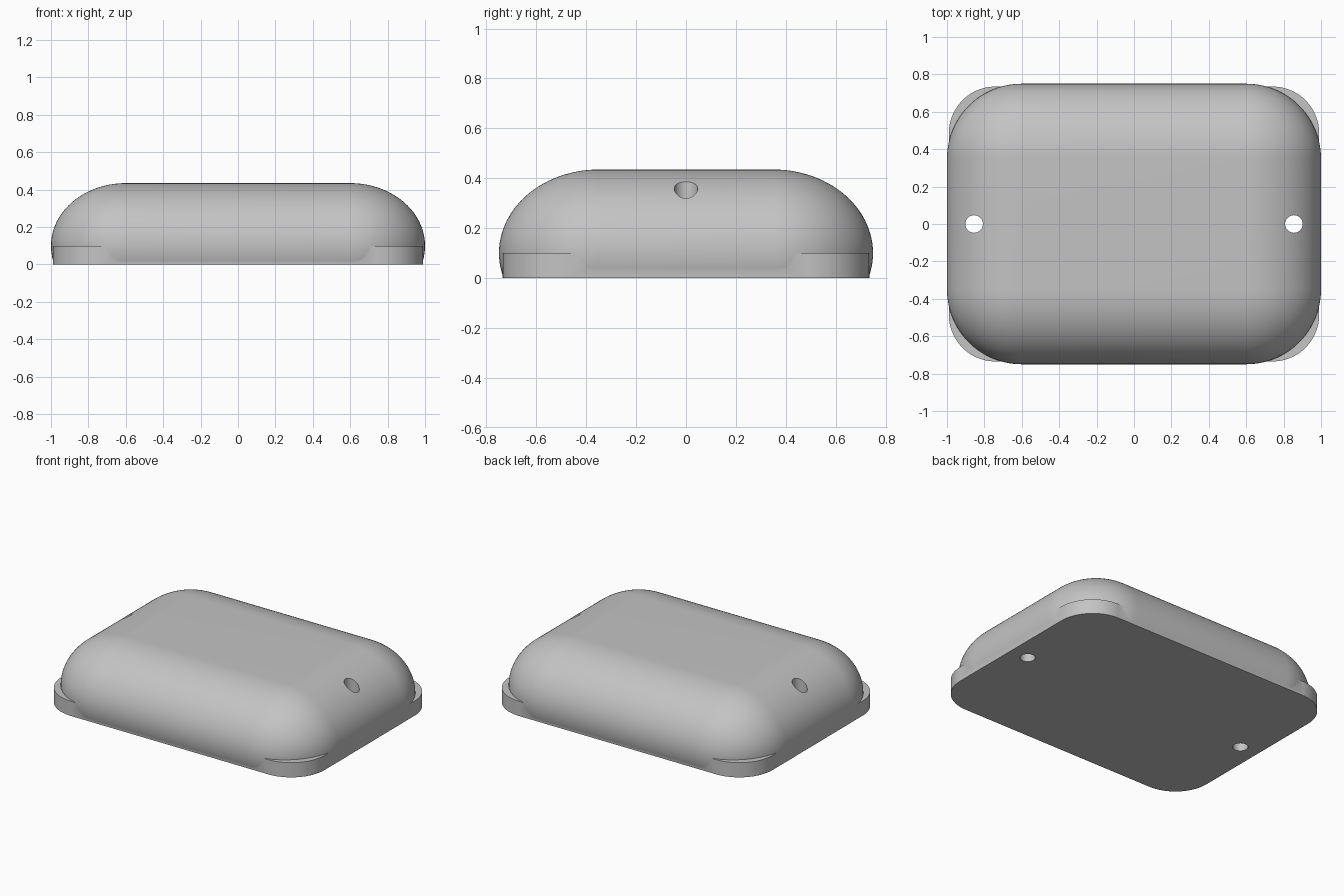
import bpy, bmesh, math

old = bpy.data.objects.get("Cube")
if old:
    bpy.data.objects.remove(old, do_unlink=True)

# Single grey material
grey = bpy.data.materials.new("light grey")
grey.use_nodes = True
colour = (0.55, 0.55, 0.55, 1.0)
grey.diffuse_color = colour
grey.node_tree.nodes["Principled BSDF"].inputs["Base Color"].default_value = colour


def rounded_ring(core_x, core_y, radius, z, steps):
    """Rounded rectangle: a core rectangle grown outward by radius."""
    points = []
    for quarter, (sx, sy) in enumerate([(1, 1), (-1, 1), (-1, -1), (1, -1)]):
        for i in range(steps + 1):
            a = (quarter + i / steps) * math.pi / 2
            points.append((sx * core_x + radius * math.cos(a),
                           sy * core_y + radius * math.sin(a), z))
    return points


def loft(name, rings):
    """Skin a stack of rings and close both ends."""
    bm = bmesh.new()
    loops = [[bm.verts.new(p) for p in ring] for ring in rings]
    n = len(loops[0])
    for low, high in zip(loops, loops[1:]):
        for i in range(n):
            j = (i + 1) % n
            bm.faces.new((low[i], low[j], high[j], high[i]))
    bm.faces.new(loops[0][::-1])
    bm.faces.new(loops[-1])
    bmesh.ops.remove_doubles(bm, verts=bm.verts, dist=1e-5)
    bmesh.ops.recalc_face_normals(bm, faces=bm.faces)
    mesh = bpy.data.meshes.new(name)
    bm.to_mesh(mesh)
    bm.free()
    mesh.materials.append(grey)
    obj = bpy.data.objects.new(name, mesh)
    bpy.context.collection.objects.link(obj)
    return obj


def combine(target, other, operation):
    """Apply a boolean and remove the helper."""
    mod = target.modifiers.new(operation.lower(), "BOOLEAN")
    mod.operation = operation
    mod.solver = "EXACT"
    mod.object = other
    bpy.ops.object.select_all(action="DESELECT")
    bpy.context.view_layer.objects.active = target
    target.select_set(True)
    bpy.ops.object.modifier_apply(modifier=mod.name)
    bpy.data.objects.remove(other, do_unlink=True)


# Domed shell: elliptical edge with its widest line at z = 0.1
WIDEST, RISE, EDGE = 0.1, 0.335, 0.4
start = -math.asin((WIDEST - 0.004) / RISE)
RINGS = 32
rings = []
for k in range(RINGS + 1):
    phi = start + (math.pi / 2 - start) * k / RINGS
    rings.append(rounded_ring(0.6, 0.35, EDGE * math.cos(phi),
                              WIDEST + RISE * math.sin(phi), 24))
housing = loft("housing", rings)

# Flat base plate with tighter corners
plate = loft("base_plate", [rounded_ring(0.74, 0.485, 0.25, z, 24) for z in (0.0, 0.1)])
combine(housing, plate, "UNION")

# Vertical screw holes at both ends
for side in (-1, 1):
    bpy.ops.mesh.primitive_cylinder_add(vertices=48, radius=0.047, depth=1.2,
                                        location=(side * 0.855, 0, 0.2))
    cutter = bpy.context.object
    cutter.name = "screw_hole_cutter"
    cutter.hide_render = True
    cutter.data.materials.append(grey)
    combine(housing, cutter, "DIFFERENCE")

# Smooth curves, crisp rims
bpy.ops.object.select_all(action="DESELECT")
housing.select_set(True)
bpy.context.view_layer.objects.active = housing
bpy.ops.object.shade_smooth_by_angle(angle=math.radians(25))
